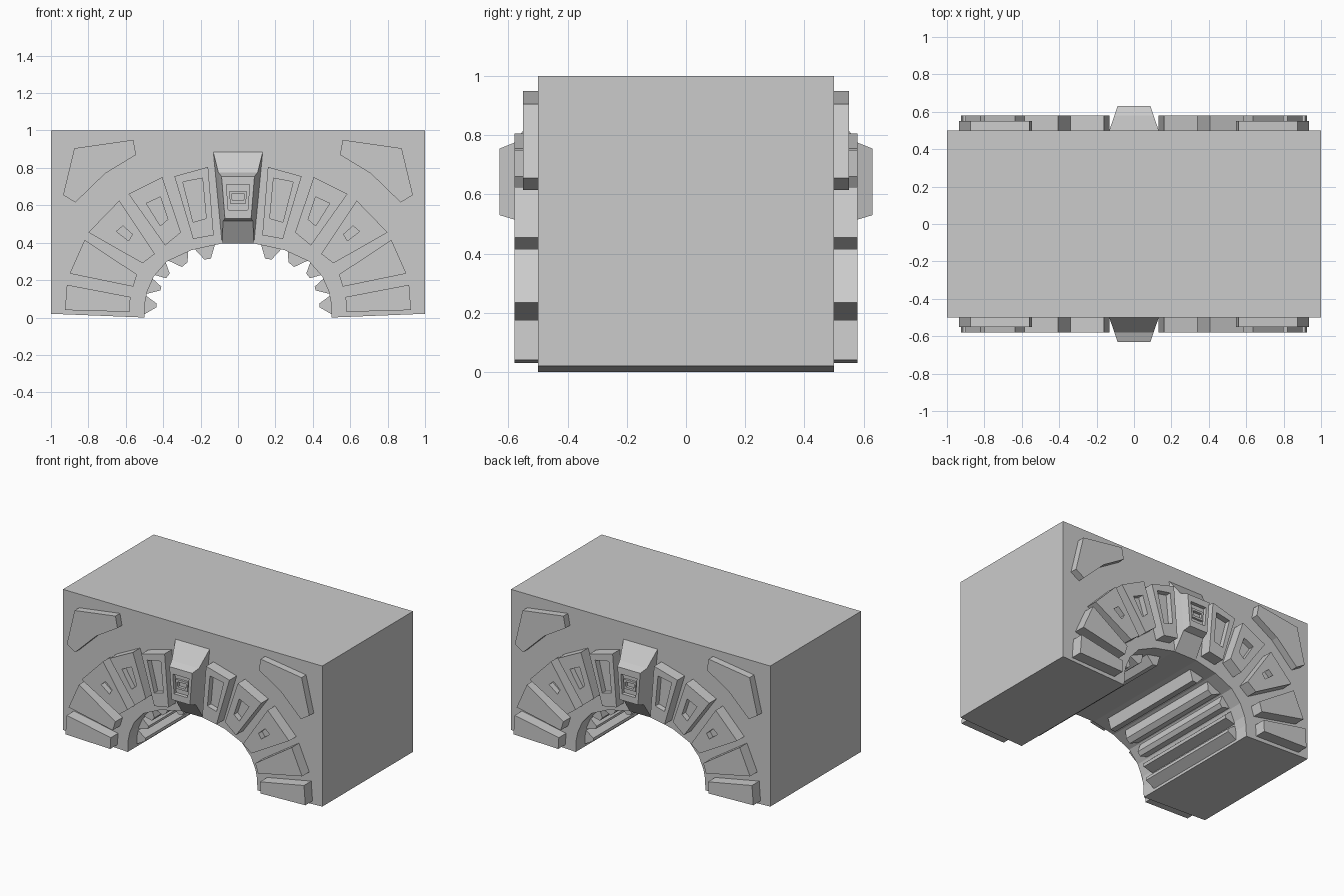
import bpy, bmesh


def loft(name, loops, mirror_x=False, mirror_y=False):
    """Bridge a stack of (outline, y) loops with equal point counts and cap both ends."""
    bm = bmesh.new()
    rings = [[bm.verts.new((x, y, z)) for x, z in pts] for pts, y in loops]
    n = len(rings[0])
    for a, b in zip(rings, rings[1:]):
        for i in range(n):
            j = (i + 1) % n
            bm.faces.new((a[i], a[j], b[j], b[i]))
    bm.faces.new(rings[0])
    bm.faces.new(rings[-1])
    bmesh.ops.recalc_face_normals(bm, faces=bm.faces)
    me = bpy.data.meshes.new(name)
    bm.to_mesh(me)
    bm.free()
    ob = bpy.data.objects.new(name, me)
    bpy.context.collection.objects.link(ob)
    if mirror_x or mirror_y:
        m = ob.modifiers.new("mirror", 'MIRROR')
        m.use_axis = (mirror_x, mirror_y, False)
        m.use_mirror_merge = False
    return ob


def trapezoid(top_w, top_z, low_w, low_z):
    return [(-top_w, top_z), (top_w, top_z), (low_w, low_z), (-low_w, low_z)]


# Arch block
half = [(-1, 1), (-1, 0.02), (-0.5, 0), (-0.497, 0.08), (-0.485, 0.14), (-0.45, 0.22),
        (-0.38, 0.30), (-0.25, 0.36), (-0.09, 0.395)]
profile = half + [(-x, z) for x, z in reversed(half)]
loft("arch_block", [(profile, -0.5), (profile, 0.5)])

# Wedge stones round the arch, some with a sunken panel
stones = [
    ([(-0.915, 0.175), (-0.575, 0.11), (-0.58, 0.03), (-0.925, 0.04)], None),
    ([(-0.82, 0.415), (-0.54, 0.23), (-0.56, 0.165), (-0.90, 0.235)], None),
    ([(-0.635, 0.625), (-0.445, 0.34), (-0.51, 0.29), (-0.80, 0.455)],
     [(-0.615, 0.49), (-0.565, 0.445), (-0.585, 0.41), (-0.65, 0.46)]),
    ([(-0.405, 0.75), (-0.305, 0.455), (-0.39, 0.385), (-0.585, 0.66)],
     [(-0.415, 0.645), (-0.375, 0.525), (-0.415, 0.49), (-0.49, 0.61)]),
    ([(-0.16, 0.805), (-0.13, 0.44), (-0.24, 0.42), (-0.34, 0.755)],
     [(-0.19, 0.745), (-0.17, 0.53), (-0.24, 0.51), (-0.295, 0.725)]),
]
for k, (outline, panel) in enumerate(stones):
    loops = [(outline, -0.49), (outline, -0.58)]
    if panel:
        loops += [(panel, -0.58), (panel, -0.54)]
    loft(f"wedge_stone_{k + 1}", loops, True, True)

# Corner panels
corner = [(-0.875, 0.905), (-0.56, 0.95), (-0.545, 0.87), (-0.71, 0.77),
          (-0.87, 0.615), (-0.935, 0.655)]
loft("corner_panel", [(corner, -0.49), (corner, -0.55)], True, True)

# Flared keystone with a stepped panel
base = trapezoid(0.132, 0.885, 0.085, 0.395)
outer = trapezoid(0.062, 0.71, 0.052, 0.575)
middle = trapezoid(0.048, 0.675, 0.042, 0.61)
inner = trapezoid(0.034, 0.66, 0.03, 0.625)
loft("keystone", [(base, -0.49), (base, -0.5),
                  (trapezoid(0.105, 0.775, 0.08, 0.515), -0.58),
                  (trapezoid(0.088, 0.755, 0.07, 0.53), -0.63),
                  (outer, -0.63), (outer, -0.605), (middle, -0.605), (middle, -0.62),
                  (inner, -0.62), (inner, -0.6)], False, True)

# Ribs under the arch
ribs = [
    [(-0.51, 0.13), (-0.435, 0.075), (-0.435, 0.055), (-0.51, 0.012)],
    [(-0.465, 0.215), (-0.41, 0.165), (-0.415, 0.145), (-0.495, 0.125)],
    [(-0.39, 0.305), (-0.365, 0.235), (-0.385, 0.21), (-0.455, 0.23)],
    [(-0.265, 0.37), (-0.27, 0.295), (-0.3, 0.27), (-0.385, 0.31)],
    [(-0.12, 0.40), (-0.145, 0.315), (-0.18, 0.31), (-0.24, 0.375)],
]
for k, rib in enumerate(ribs):
    loft(f"arch_rib_{k + 1}", [(rib, -0.4), (rib, 0.4)], True)
